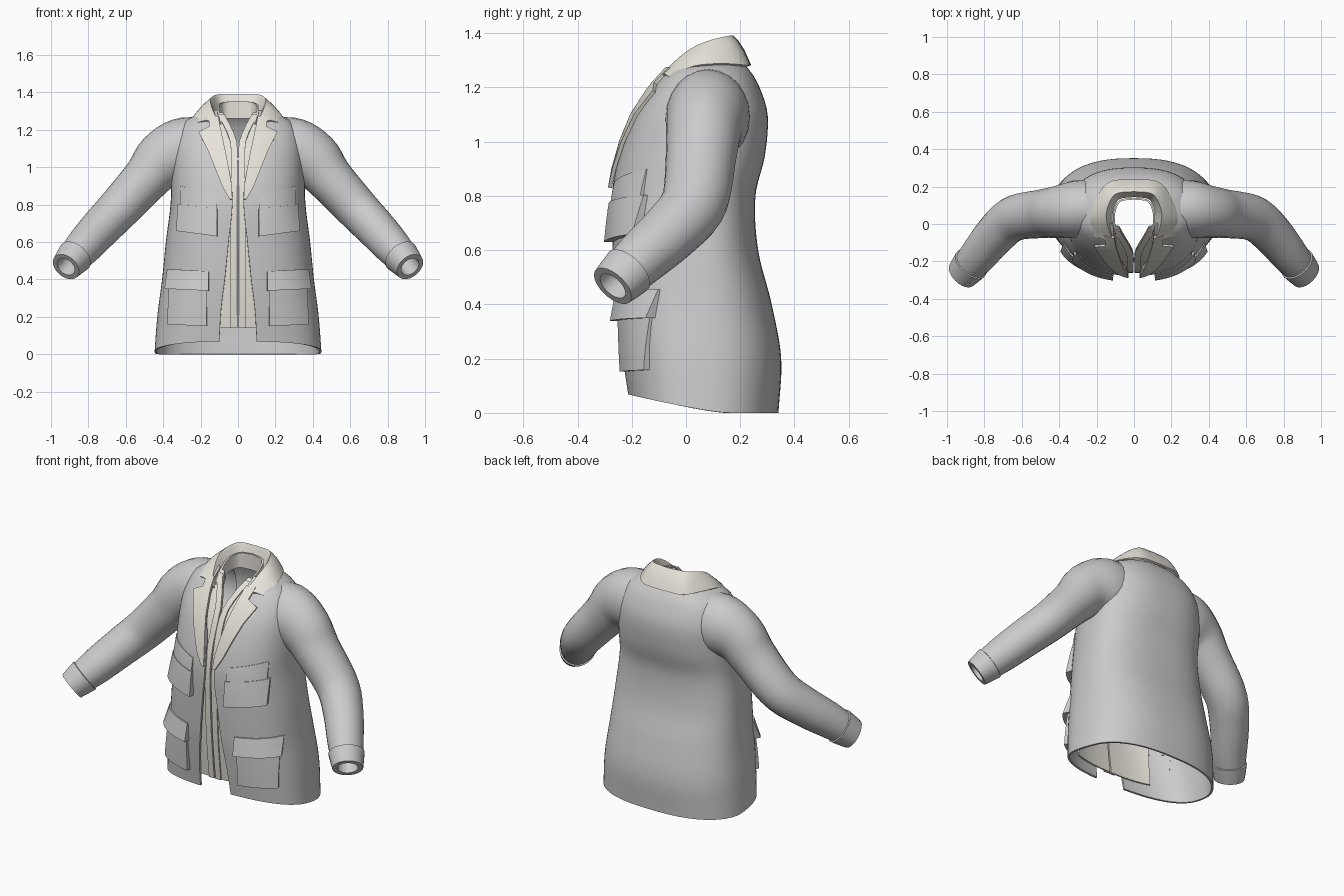
import bpy, bmesh, math
from mathutils import Vector

if "Cube" in bpy.data.objects:
    bpy.data.objects.remove(bpy.data.objects["Cube"])

cream = bpy.data.materials.new("cream_cloth")
cream.diffuse_color = (0.80, 0.77, 0.70, 1)
cream.use_nodes = True
cream.node_tree.nodes["Principled BSDF"].inputs["Base Color"].default_value = cream.diffuse_color


def spline(tab, t):
    """Smooth interpolation of a table whose first column is the parameter."""
    n = len(tab)
    i = max(0, min(n - 2, sum(r[0] <= t for r in tab) - 1))
    h = tab[i + 1][0] - tab[i][0]
    u = max(0, min(1, (t - tab[i][0]) / h))

    def slope(j, k):
        a, b = tab[max(j - 1, 0)], tab[min(j + 1, n - 1)]
        return (b[k] - a[k]) / (b[0] - a[0]) * h
    return [(2*u**3 - 3*u**2 + 1) * tab[i][k] + (u**3 - 2*u**2 + u) * slope(i, k)
            + (3*u**2 - 2*u**3) * tab[i + 1][k] + (u**3 - u**2) * slope(i + 1, k)
            for k in range(1, len(tab[0]))]


def steps(a, b, n):
    return [a + (b - a) * i / n for i in range(n + 1)]


def grid(name, rows, closed=False, thick=0, mat=None):
    """Skin rows of points, mirror across x and give the cloth thickness."""
    bm = bmesh.new()
    vs = [[bm.verts.new(p) for p in r] for r in rows]
    n = len(rows[0])
    for a, b in zip(vs, vs[1:]):
        for j in range(n if closed else n - 1):
            k = (j + 1) % n
            bm.faces.new((a[j], a[k], b[k], b[j]))
    bmesh.ops.recalc_face_normals(bm, faces=bm.faces)
    me = bpy.data.meshes.new(name)
    bm.to_mesh(me)
    bm.free()
    ob = bpy.data.objects.new(name, me)
    bpy.context.collection.objects.link(ob)
    if mat:
        me.materials.append(mat)
    ob.modifiers.new("mirror", 'MIRROR')
    if thick:
        s = ob.modifiers.new("cloth", 'SOLIDIFY')
        s.thickness, s.offset = thick, 0
    return ob


# Body cross-sections: z, half width, front y, back y, half front gap
BODY = [(0.0, .44, -.21, .335, .10), (.2, .425, -.235, .345, .09),
        (.4, .40, -.255, .31, .07), (.6, .38, -.265, .26, .05),
        (.8, .355, -.268, .25, .03), (.95, .35, -.24, .285, .04),
        (1.1, .34, -.185, .295, .08), (1.2, .31, -.12, .265, .10),
        (1.26, .255, -.07, .23, .105), (1.30, .14, -.03, .19, .11)]
YC, N = .05, 2.5


def front_y(x, z):
    w, yf = spline(BODY, z)[:2]
    return YC - (YC - yf) * max(0, 1 - min(1, x / w) ** N) ** (1 / N)


def body_row(z):
    w, yf, yb, gap = spline(BODY, z)
    t0 = math.acos((gap / w) ** (N / 2))
    row = []
    for t in steps(-t0, math.pi / 2, 36):
        c, s = max(0, math.cos(t)), math.sin(t)
        x = w * c ** (2 / N) if t < math.pi / 2 - 1e-6 else 0
        y = YC + (yb - YC if s > 0 else YC - yf) * math.copysign(abs(s) ** (2 / N), s)
        hem = .07 * max(0, (.15 - y) / .36) ** 1.3
        row.append((x, y, z + hem * max(0, 1 - z / .4)))
    return row


grid("jacket_body", [body_row(z) for z in steps(0, 1.3, 44)], thick=.012)

# Sleeve stations: index, centre, half height, half depth
SLEEVE = [(0, .16, .09, 1.09, .165, .14), (1, .29, .08, 1.09, .175, .155),
          (2, .40, .065, 1.04, .155, .14), (3, .49, .055, .94, .128, .13),
          (4, .64, .03, .775, .115, .122), (5, .74, -.055, .67, .108, .112),
          (6, .835, -.17, .565, .098, .10), (7, .92, -.27, .468, .075, .082)]


def sleeve_ring(t, scale=1):
    x, y, z, rh, rd = spline(SLEEVE, t)
    a, b = spline(SLEEVE, t - .05), spline(SLEEVE, t + .05)
    d = (Vector(b[:3]) - Vector(a[:3])).normalized()
    side = (Vector((0, 1, 0)) - d * d.y).normalized()
    up = side.cross(d)
    return [Vector((x, y, z)) + scale * (up * rh * math.sin(q) + side * rd * math.cos(q))
            for q in steps(0, math.tau, 24)[:-1]]


grid("sleeve", [sleeve_ring(t) for t in steps(0, 6.9, 30)], closed=True)
cuff = [(6.4, .98), (6.42, 1.09), (6.7, 1.09), (7, 1.07), (7, .72), (6.7, .66), (6.3, .62)]
grid("cuff", [sleeve_ring(t, s) for t, s in cuff], closed=True)

# Lapels lying on the chest: z, inner x, outer x
LAPEL = [(.83, .03, .045), (.90, .033, .085), (1.0, .05, .125), (1.1, .07, .165),
         (1.185, .088, .21), (1.215, .095, .15), (1.27, .105, .16)]
grid("lapel", [[(x, front_y(x, z) - .016, z) for x in steps(a, b, 6)]
               for z, a, b in LAPEL], thick=.014, mat=cream)

# Turned collar: stand, fold and outer edge, from centre back to the front point
STAND = [(0, 0, .15, 1.29), (1, .085, .135, 1.29), (2, .118, .06, 1.28),
         (3, .115, -.02, 1.25), (4, .10, -.09, 1.21)]
FOLD = [(0, 0, .175, 1.385), (1, .10, .16, 1.385), (2, .145, .08, 1.365),
        (3, .145, 0, 1.325), (4, .11, -.10, 1.235)]
OUTER = [(0, 0, .235, 1.28), (1, .13, .22, 1.28), (2, .20, .13, 1.285),
         (3, .23, .03, 1.275), (4, .215, -.06, 1.235)]
crow = []
for t in steps(0, 4, 20):
    s, f, o = (Vector(spline(tab, t)) for tab in (STAND, FOLD, OUTER))
    lift = Vector((0, 0, .012))
    crow.append([s, f.lerp(s, .15), f, f.lerp(o, .2) + lift * .5, f.lerp(o, .6) + lift, o])
grid("collar", crow, thick=.012, mat=cream)

# Shirt front with open neck, and its neck band
SHIRT = [(.14, .004), (.5, .004), (.9, .004), (1.12, .004), (1.2, .03), (1.3, .085)]
shirt = []
for z in steps(.14, 1.29, 24):
    a = spline(SHIRT, z)[0]
    b = min(.26, spline(BODY, z)[0] * .8)
    shirt.append([(x, front_y(x, z) + .022, z) for x in steps(a, b, 10)])
grid("shirt_front", shirt, thick=.008, mat=cream)
grid("shirt_placket", [[(x, front_y(x, z) + .012, z) for x in steps(spline(SHIRT, z)[0],
     spline(SHIRT, z)[0] + .035, 3)] for z in steps(.14, 1.28, 24)], thick=.008, mat=cream)
band = []
for t in steps(0, 4, 16):
    p = Vector(spline(STAND, t))
    q = Vector((p.x * .9, .03 + (p.y - .03) * .88, p.z))
    band.append([q - Vector((0, 0, .03)), q + Vector((0, 0, .065 - .008 * t))])
grid("shirt_collar", band, thick=.01, mat=cream)


def patch(name, x0, x1, z0, z1, tilt, top, bottom):
    """Padded panel following the jacket front, its rim sunk into the cloth."""
    us, zs = steps(0, 1, 10), steps(0, 1, 6)
    us, zs = [0] + us + [1], [0] + zs + [1]
    rows = []
    for i, v in enumerate(zs):
        row = []
        for j, u in enumerate(us):
            x = x0 + (x1 - x0) * u
            z = z0 + (z1 - z0) * v + tilt * (x - (x0 + x1) / 2)
            rim = i in (0, len(zs) - 1) or j in (0, len(us) - 1)
            off = -.008 if rim else bottom + (top - bottom) * v
            out = off * (x / .4) ** 2 * .6
            row.append((x + out, front_y(x, z) - off, z))
        rows.append(row)
    grid(name, rows)


# Chest and hip pockets with flaps
patch("chest_pocket", .115, .305, .68, .875, .25, .010, .028)
patch("chest_pocket_flap", .11, .315, .645, .79, .14, .022, .042)
patch("hip_pocket", .165, .365, .155, .44, .03, .010, .026)
patch("hip_pocket_flap", .155, .372, .345, .45, .05, .014, .042)

# Bake modifiers and smooth the cloth while keeping the edges
bpy.ops.object.select_all(action='SELECT')
bpy.context.view_layer.objects.active = bpy.context.selected_objects[0]
bpy.ops.object.convert(target='MESH')
bpy.ops.object.shade_smooth_by_angle(angle=math.radians(40))
